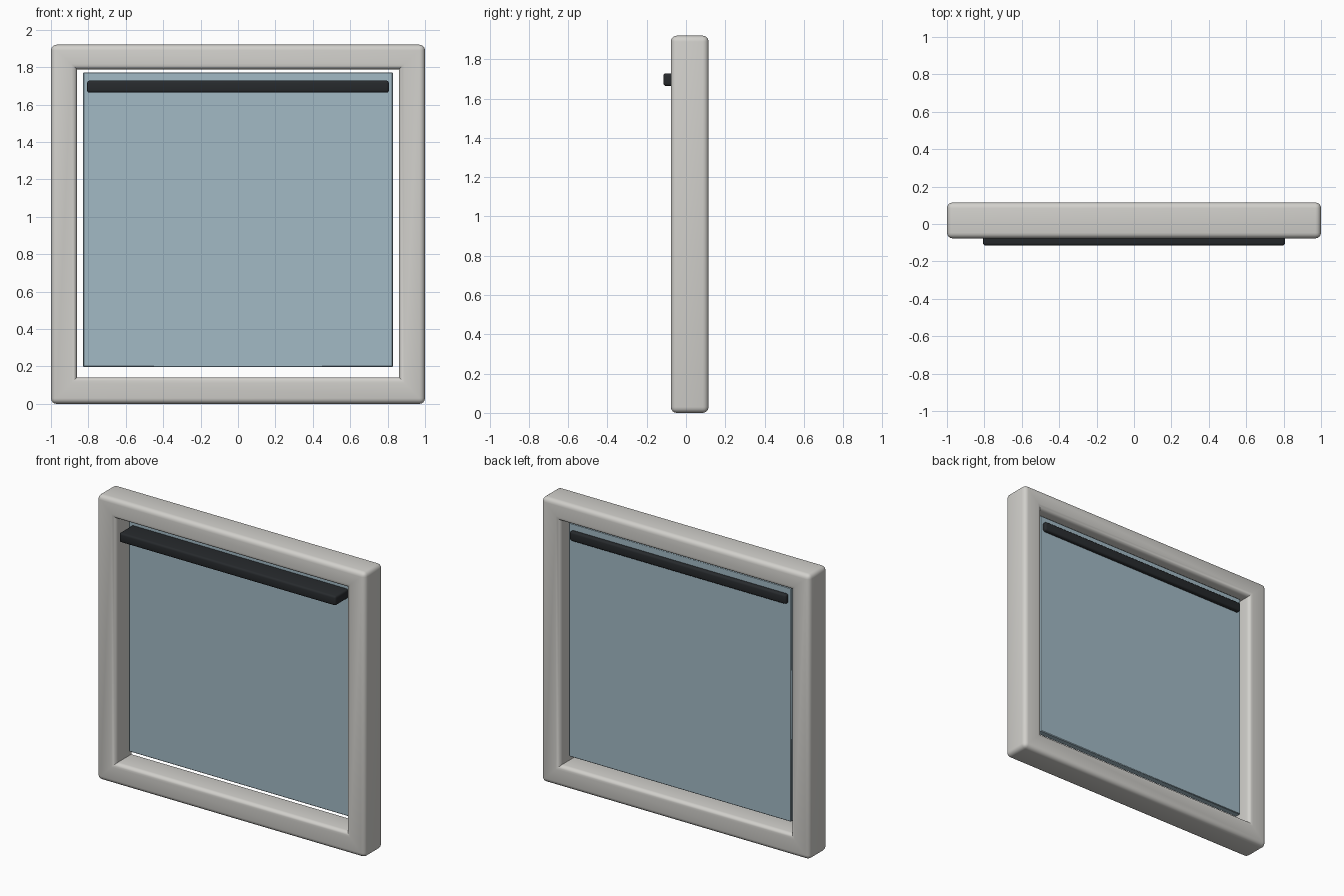
import bpy, bmesh, math

if "Cube" in bpy.data.objects:
    bpy.data.objects.remove(bpy.data.objects["Cube"])


def material(name, rgb):
    m = bpy.data.materials.new(name)
    m.diffuse_color = (*rgb, 1)
    m.use_nodes = True
    m.node_tree.nodes["Principled BSDF"].inputs["Base Color"].default_value = m.diffuse_color
    return m


def finish(bm, name, mat):
    bmesh.ops.recalc_face_normals(bm, faces=bm.faces)
    me = bpy.data.meshes.new(name)
    bm.to_mesh(me)
    bm.free()
    ob = bpy.data.objects.new(name, me)
    bpy.context.collection.objects.link(ob)
    me.materials.append(mat)
    bpy.ops.object.select_all(action='DESELECT')
    ob.select_set(True)
    bpy.context.view_layer.objects.active = ob
    bpy.ops.object.shade_smooth_by_angle(angle=math.radians(40))
    return ob


def bevel(bm, edges, width, segments):
    bmesh.ops.bevel(bm, geom=edges, offset=width, offset_type='OFFSET',
                    segments=segments, profile=0.5, affect='EDGES')


def box(name, x, y, z, width, segments, mat):
    """Box from (min, max) ranges with rounded edges."""
    bm = bmesh.new()
    bmesh.ops.create_cube(bm, size=1)
    for v in bm.verts:
        v.co = [r[0] if c < 0 else r[1] for c, r in zip(v.co, (x, y, z))]
    bevel(bm, bm.edges[:], width, segments)
    return finish(bm, name, mat)


def frame(name, outer, inner, y, width, mat):
    """Rectangular ring in the xz plane, rounded except in the inside corners."""
    bm = bmesh.new()

    def loop(r, yy):
        x0, x1, z0, z1 = r
        return [bm.verts.new((a, yy, b))
                for a, b in ((x0, z0), (x1, z0), (x1, z1), (x0, z1))]

    loops = [loop(outer, y[0]), loop(outer, y[1]), loop(inner, y[1]), loop(inner, y[0])]
    for i in range(4):
        a, b = loops[i], loops[(i + 1) % 4]
        for k in range(4):
            n = (k + 1) % 4
            bm.faces.new((a[k], a[n], b[n], b[k]))
    bmesh.ops.recalc_face_normals(bm, faces=bm.faces)
    mitres = {frozenset((loops[i][k], loops[(i + 1) % 4][k]))
              for i in (1, 2, 3) for k in range(4)}
    bevel(bm, [e for e in bm.edges if frozenset(e.verts) not in mitres], width, 4)
    return finish(bm, name, mat)


# Fixed outer window frame
frame("window_frame", (-1, 1, 0, 1.92), (-0.86, 0.86, 0.142, 1.788),
      (-0.077, 0.115), 0.03, material("frame_grey", (0.64, 0.63, 0.60)))

# Glass pane hanging clear of the frame
box("glass_pane", (-0.828, 0.828), (0.02, 0.065), (0.197, 1.772), 0.004, 1,
    material("glass_blue", (0.36, 0.49, 0.56)))

# Dark rail running through the pane near its top
box("top_rail", (-0.807, 0.807), (-0.115, 0.09), (1.664, 1.728), 0.013, 3,
    material("rail_dark", (0.02, 0.023, 0.026)))
